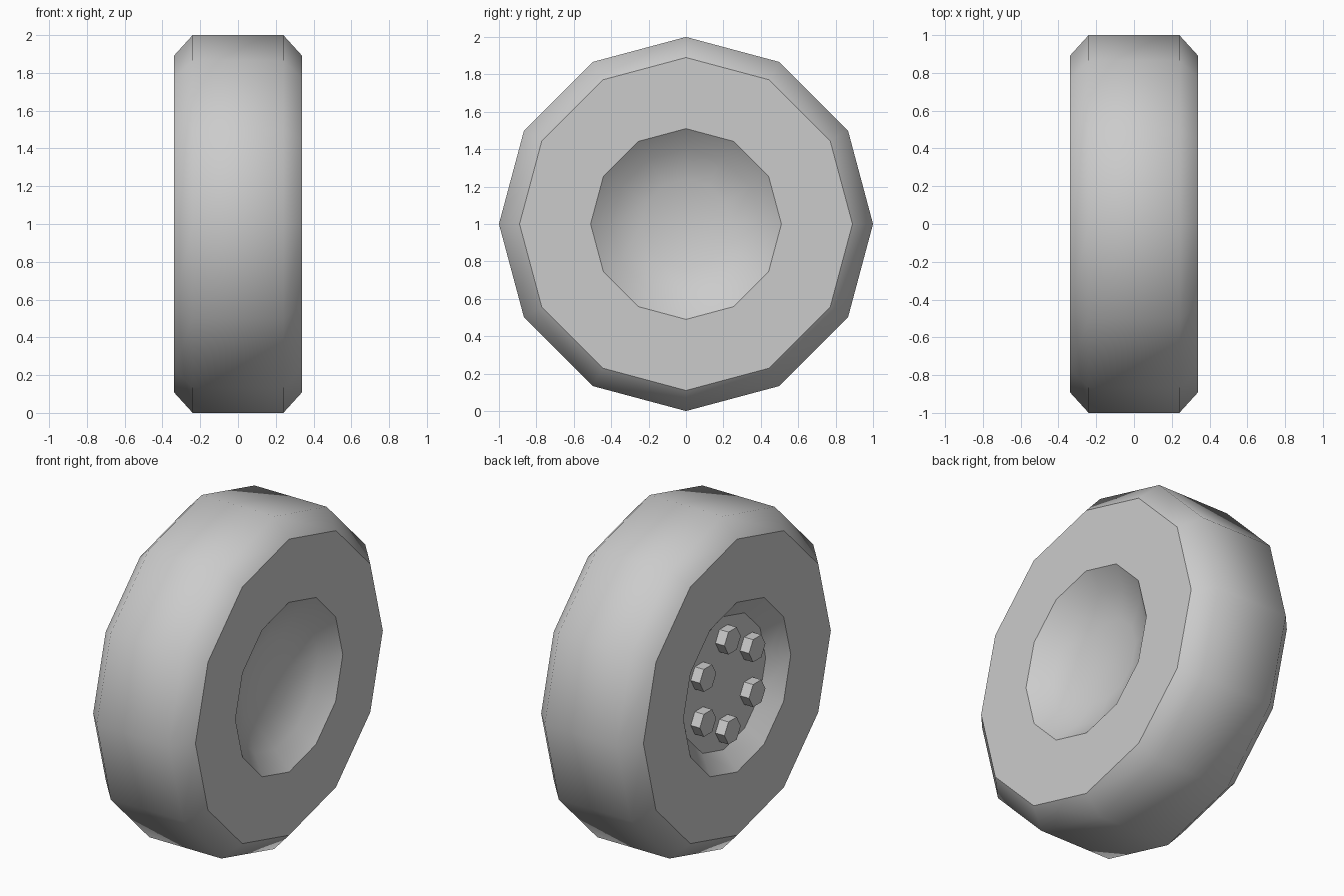
import bpy, bmesh
from math import sin, cos, pi

if "Cube" in bpy.data.objects:
    bpy.data.objects.remove(bpy.data.objects["Cube"])

SIDES = 12
CZ = 1.0


def lathe(name, bands):
    """Revolve (x, r) profile bands about the axle; each band is (points, smooth)."""
    bm = bmesh.new()
    for pts, smooth in bands:
        rings = []
        for x, r in pts:
            if r == 0:
                rings.append([bm.verts.new((x, 0, CZ))] * SIDES)
            else:
                rings.append([bm.verts.new((x, r * sin(2 * pi * i / SIDES),
                                            CZ + r * cos(2 * pi * i / SIDES)))
                              for i in range(SIDES)])
        for a, b in zip(rings, rings[1:]):
            for i in range(SIDES):
                j = (i + 1) % SIDES
                loop = list(dict.fromkeys([a[i], a[j], b[j], b[i]]))
                bm.faces.new(loop).smooth = smooth
    bmesh.ops.remove_doubles(bm, verts=bm.verts, dist=1e-5)
    bmesh.ops.recalc_face_normals(bm, faces=bm.faces)
    me = bpy.data.meshes.new(name)
    bm.to_mesh(me)
    bm.free()
    ob = bpy.data.objects.new(name, me)
    bpy.context.collection.objects.link(ob)
    return ob


# Tyre with smooth tread, flat sidewalls, a bowl on +x and a flat hub on -x
lathe("wheel", [
    ([(-0.25, 0), (-0.25, 0.40)], False),                               # hub plate
    ([(-0.25, 0.40), (-0.34, 0.51)], True),                             # hub wall
    ([(-0.34, 0.51), (-0.34, 0.89)], False),                            # sidewall
    ([(-0.34, 0.89), (-0.24, 1.0), (0.24, 1.0), (0.34, 0.89)], True),   # tread
    ([(0.34, 0.89), (0.34, 0.51)], False),                              # sidewall
    ([(0.34, 0.51), (0.25, 0.40), (0.19, 0.24), (0.17, 0)], True),      # bowl
])

# Six hexagonal wheel nuts on the hub plate
for k in range(6):
    a = k * pi / 3
    bm = bmesh.new()
    ends = []
    for x in (-0.24, -0.31):
        ends.append([bm.verts.new((x, 0.27 * sin(a) + 0.078 * cos(i * pi / 3),
                                   CZ + 0.27 * cos(a) + 0.078 * sin(i * pi / 3)))
                     for i in range(6)])
    for e in ends:
        bm.faces.new(e)
    for i in range(6):
        j = (i + 1) % 6
        bm.faces.new([ends[0][i], ends[0][j], ends[1][j], ends[1][i]])
    bmesh.ops.recalc_face_normals(bm, faces=bm.faces)
    me = bpy.data.meshes.new("wheel_nut")
    bm.to_mesh(me)
    bm.free()
    bpy.context.collection.objects.link(bpy.data.objects.new(f"wheel_nut_{k + 1}", me))
